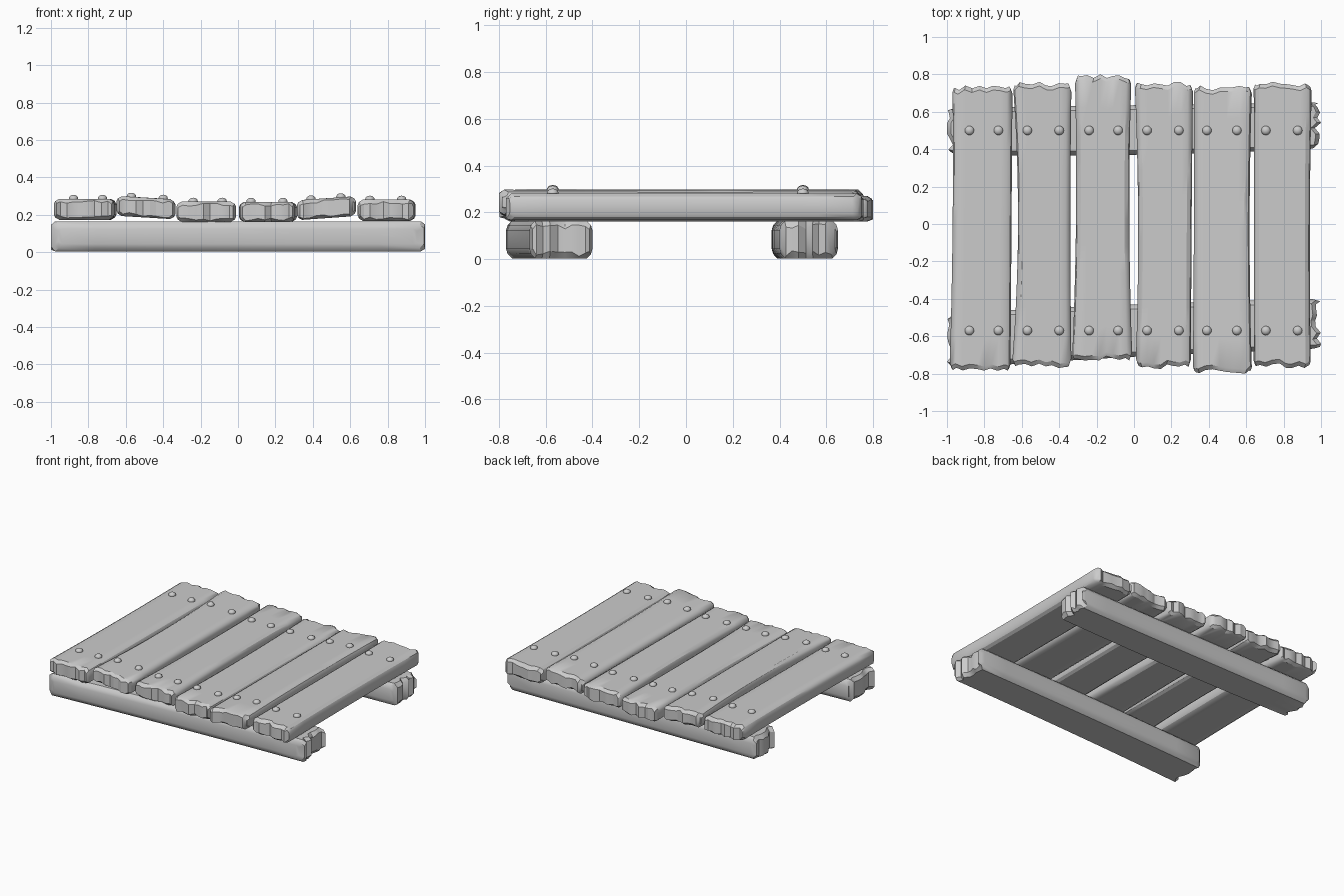
import bpy, bmesh, math, random
from mathutils import Matrix

if "Cube" in bpy.data.objects:
    bpy.data.objects.remove(bpy.data.objects["Cube"])

random.seed(7)
U = [0, 0.025, 0.09, 0.2, 0.32, 0.45, 0.57, 0.68, 0.8, 0.91, 0.975, 1]
H = [0.5, 0.78, 1, 1, 1, 1, 1, 1, 1, 1, 0.78, 0.5]


def finish(name, bm):
    bmesh.ops.recalc_face_normals(bm, faces=bm.faces[:])
    me = bpy.data.meshes.new(name)
    bm.to_mesh(me)
    bm.free()
    ob = bpy.data.objects.new(name, me)
    bpy.context.collection.objects.link(ob)
    bpy.ops.object.select_all(action='DESELECT')
    ob.select_set(True)
    bpy.context.view_layer.objects.active = ob
    bpy.ops.object.shade_smooth_by_angle(angle=math.radians(32))
    return ob


def quad3(a, b, c, t):
    # curve through the front, middle and back values
    return a * (1 - t) * (1 - 2 * t) + b * 4 * t * (1 - t) + c * t * (2 * t - 1)


def ragged(amp):
    j = [random.random() * amp for _ in U]
    j[random.randrange(2, 10)] = 0
    j[0] += 0.01
    j[-1] += 0.01
    return j


def timber(name, front, mid, back, y0, y1, zc, half, slope=0, amp=0.025, matrix=None):
    """Rounded board along y, with bowed sides and chipped ends."""
    bm = bmesh.new()
    jf, jb = ragged(amp), ragged(amp)
    cham = 0.022
    rings = []
    N = 10
    for k in range(N + 3):
        end = k in (0, N + 2)
        t = min(max((k - 1) / N, 0), 1)
        xa, xb = (quad3(f, m, b, t) for f, m, b in zip(front, mid, back))
        xc = (xa + xb) / 2
        top, bot = [], []
        for i, u in enumerate(U):
            ya, yb = y0 + jf[i], y1 - jb[i]
            if not end:
                ya, yb = ya + cham, yb - cham
            y = ya + (yb - ya) * t
            x = xa + (xb - xa) * u
            if end:
                x = xc + (x - xc) * 0.95
            z = zc + slope * (x - xc)
            h = half * H[i]
            ht = h * random.uniform(0.55, 0.85) if end else h
            hb = h * random.uniform(0.6, 0.9) if end else h
            top.append(bm.verts.new((x, y, z + ht)))
            bot.append(bm.verts.new((x, y, z - hb)))
        rings.append((top, bot))
    for (t0, b0), (t1, b1) in zip(rings, rings[1:]):
        loop0, loop1 = t0 + b0[::-1], t1 + b1[::-1]
        n = len(loop0)
        for i in range(n):
            j = (i + 1) % n
            bm.faces.new((loop0[i], loop0[j], loop1[j], loop1[i]))
    for top, bot in (rings[0], rings[-1]):
        for i in range(len(U) - 1):
            bm.faces.new((top[i], top[i + 1], bot[i + 1], bot[i]))
    if matrix:
        bm.transform(matrix)
    return finish(name, bm)


def bolt(name, x, y, z):
    bm = bmesh.new()
    bmesh.ops.create_uvsphere(bm, u_segments=12, v_segments=8, radius=1)
    bm.transform(Matrix.Translation((x, y, z)) @ Matrix.Diagonal((0.025, 0.025, 0.019, 1)))
    return finish(name, bm)


# Deck planks: x edges at front, middle, back; y range; z centre; half height; tilt; bolt x
planks = [
    ((-.985, -.66), (-.97, -.655), (-.97, -.65), -.785, .74, .229, .056, 0, (-.88, -.725)),
    ((-.65, -.335), (-.62, -.34), (-.645, -.335), -.77, .76, .238, .053, -.06, (-.57, -.40)),
    ((-.33, -.01), (-.31, -.025), (-.315, -.015), -.73, .80, .216, .054, 0, (-.24, -.085)),
    ((.01, .305), (.022, .308), (.005, .315), -.775, .76, .215, .054, 0, (.07, .24)),
    ((.315, .63), (.32, .618), (.32, .63), -.80, .74, .235, .053, .07, (.39, .55)),
    ((.64, .945), (.642, .94), (.64, .95), -.77, .76, .224, .057, 0, (.705, .875)),
]
for n, (f, m, b, y0, y1, zc, half, slope, bx) in enumerate(planks, 1):
    timber(f"deck_plank_{n}", f, m, b, y0, y1, zc, half, slope)
    xc = (m[0] + m[1]) / 2
    for side, y in (("front", -.57), ("back", .50)):
        for k, x in enumerate(bx, 1):
            bolt(f"bolt_{side}_{n}_{k}", x, y, zc + half + slope * (x - xc) + 0.002)

# Support beams, turned to run along x (left end = local back)
turn = Matrix.Rotation(-math.pi / 2, 4, 'Z')   # local (x, y) -> (y, -x)
turn = Matrix.Rotation(math.pi, 4, 'Z') @ turn  # local (x, y) -> (-y, x)
timber("front_beam", (-.67, -.40), (-.71, -.43), (-.77, -.475), -1, 1, .084, .08, 0, .035, turn)
timber("back_beam", (.40, .65), (.37, .635), (.37, .62), -1, 1, .084, .08, 0, .035, turn)
